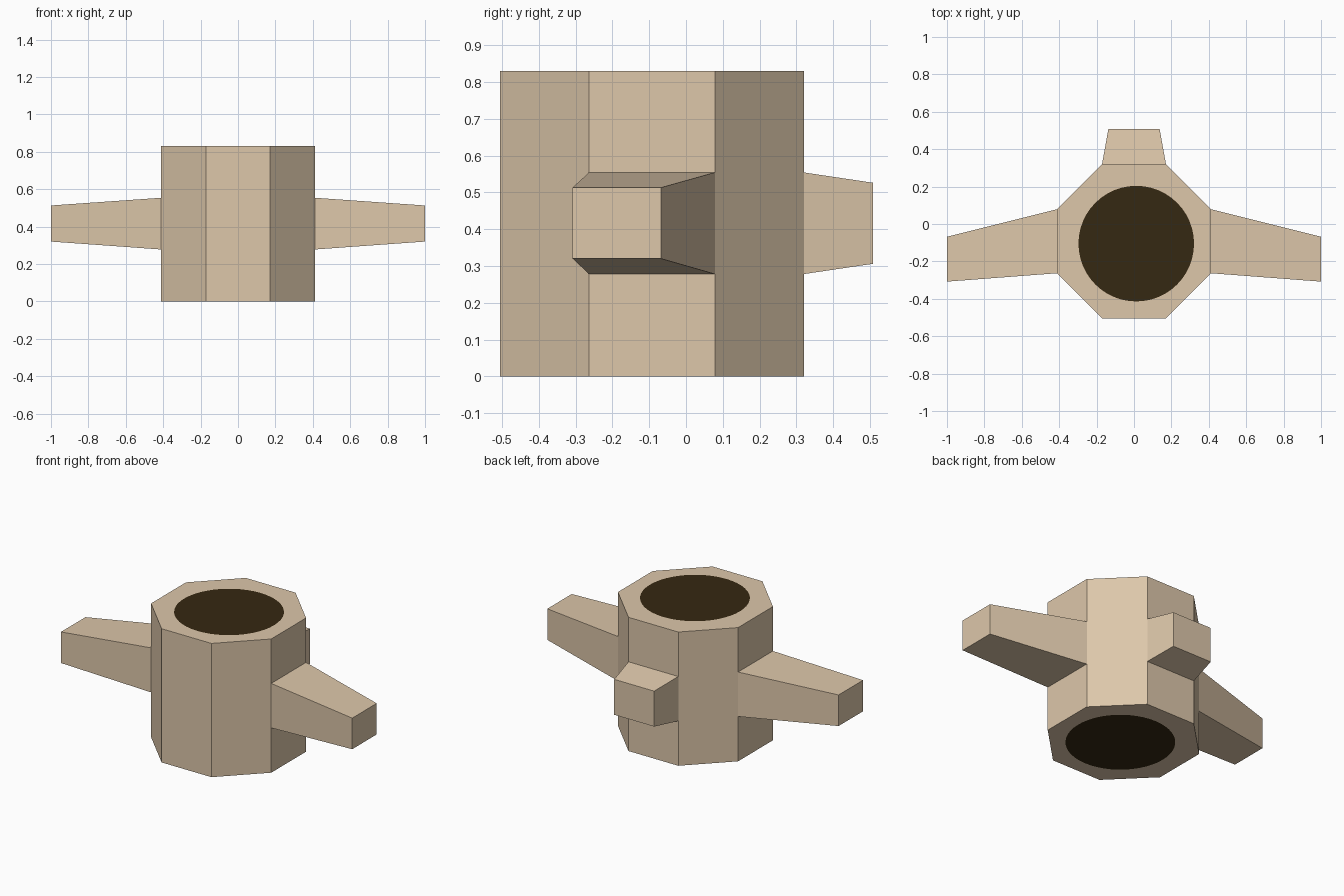
import bpy, bmesh, math

if "Cube" in bpy.data.objects:
    bpy.data.objects.remove(bpy.data.objects["Cube"])

def material(name, rgb):
    m = bpy.data.materials.new(name)
    m.diffuse_color = (*rgb, 1)
    m.use_nodes = True
    m.node_tree.nodes["Principled BSDF"].inputs["Base Color"].default_value = m.diffuse_color
    return m

TAN = material("tan", (0.723, 0.571, 0.402))
DARK = material("dark brown", (0.036, 0.021, 0.006))

CY, APOTHEM, HEIGHT = -0.0925, 0.4125, 0.83
HALF = APOTHEM * math.tan(math.pi / 8)      # half width of one octagon side
LOW, HIGH = 0.278, 0.554                    # band where the arms grow out

def finish(bm, name):
    bmesh.ops.recalc_face_normals(bm, faces=bm.faces)
    me = bpy.data.meshes.new(name)
    bm.to_mesh(me)
    bm.free()
    me.materials.append(TAN)
    me.materials.append(DARK)
    ob = bpy.data.objects.new(name, me)
    bpy.context.collection.objects.link(ob)
    return ob

def ring(bm, n, radius, cx, cy, z):
    return [bm.verts.new((cx + radius * math.cos(math.pi / 8 + math.tau * i / n),
                          cy + radius * math.sin(math.pi / 8 + math.tau * i / n), z))
            for i in range(n)]

# Octagonal body, each cap cut with a dark disc
bm = bmesh.new()
PER = 6                                     # disc segments per octagon side
outer = []
for z in (0, HEIGHT):
    octagon = ring(bm, 8, APOTHEM / math.cos(math.pi / 8), 0, CY, z)
    disc = ring(bm, 8 * PER, 0.309, 0.012, -0.105, z)
    for i in range(8):
        arc = [disc[(i * PER + k) % (8 * PER)] for k in range(PER + 1)]
        bm.faces.new([octagon[(i + 1) % 8], octagon[i]] + arc)
    bm.faces.new(disc).material_index = 1
    outer.append(octagon)
for i in range(8):
    j = (i + 1) % 8
    bm.faces.new((outer[0][i], outer[0][j], outer[1][j], outer[1][i]))
finish(bm, "octagonal_body")

def tapered_arm(name, root, tip):
    """Four-sided arm from root corners to tip corners, open where it meets the body."""
    bm = bmesh.new()
    a = [bm.verts.new(p) for p in root]
    b = [bm.verts.new(p) for p in tip]
    for i in range(4):
        j = (i + 1) % 4
        bm.faces.new((a[i], a[j], b[j], b[i]))
    bm.faces.new(b)
    ob = finish(bm, name)
    # the open shell still needs outward normals: tip must face away from the body
    tip_face = ob.data.polygons[4]
    if tip_face.normal.x * tip_face.center.x + tip_face.normal.y * (tip_face.center.y - CY) < 0:
        ob.data.flip_normals()

def side_section(x, y0, y1, z0, z1):
    return [(x, y0, z0), (x, y1, z0), (x, y1, z1), (x, y0, z1)]

def back_section(y, w, z0, z1):
    return [(-w, y, z0), (w, y, z0), (w, y, z1), (-w, y, z1)]

# Long side arms, mirrored left and right
for s, side in ((-1, "left"), (1, "right")):
    tapered_arm(side + "_arm",
                side_section(s * APOTHEM, CY - HALF, CY + HALF, LOW, HIGH),
                side_section(s * 1.0, -0.308, -0.068, 0.32, 0.513))

# Short stub at the back
tapered_arm("back_stub",
            back_section(CY + APOTHEM, HALF, LOW, HIGH),
            back_section(0.508, 0.137, 0.306, 0.526))
